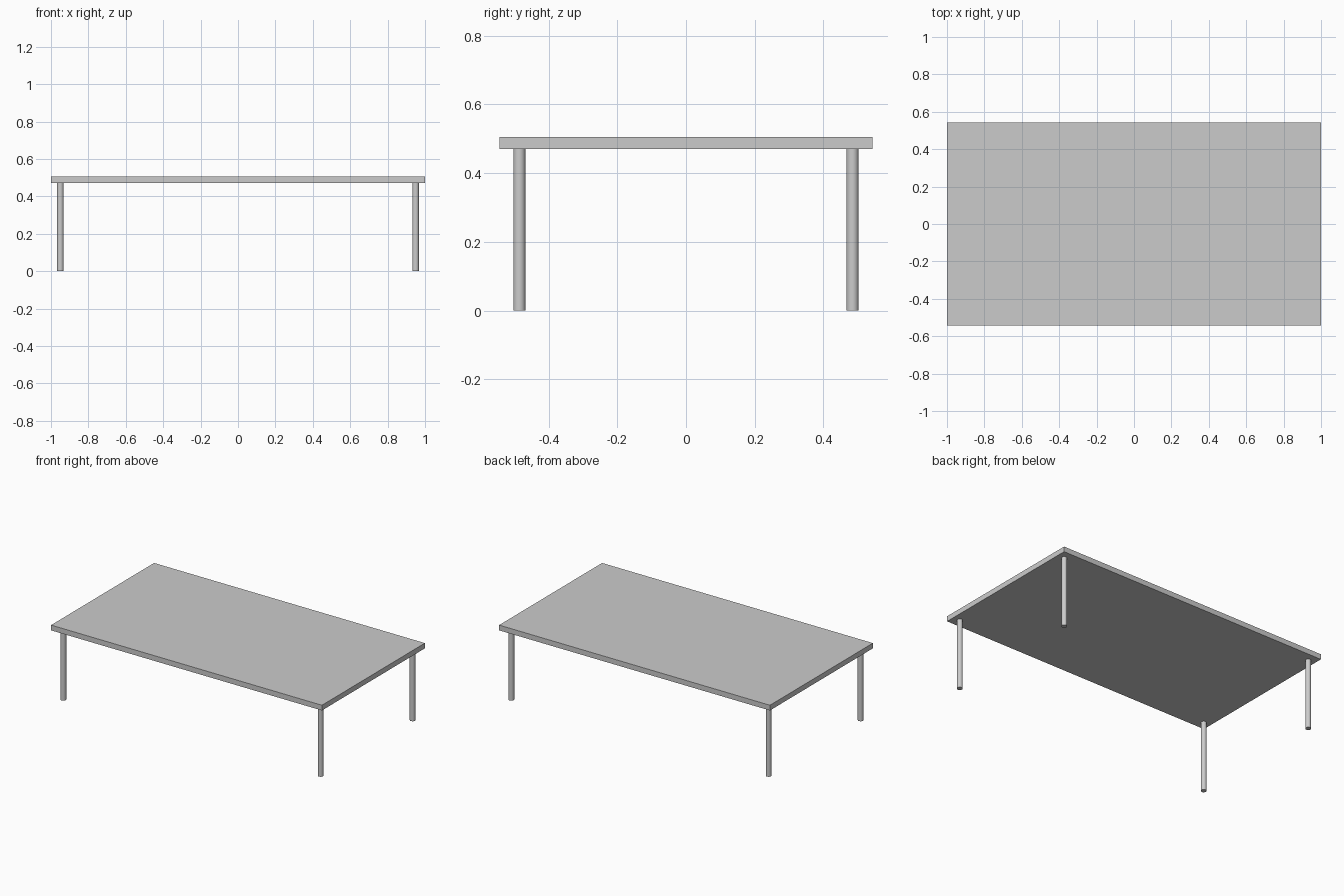
import bpy

if "Cube" in bpy.data.objects:
    bpy.data.objects.remove(bpy.data.objects["Cube"])

TOP_Z, UNDER_Z = 0.505, 0.47
HALF_X, HALF_Y = 1.0, 0.543
LEG_X, LEG_Y, LEG_R = 0.95, 0.485, 0.0175

# Flat rectangular slab
bpy.ops.mesh.primitive_cube_add(size=1, location=(0, 0, (TOP_Z + UNDER_Z) / 2))
top = bpy.context.object
top.name = "table_top"
top.scale = (2 * HALF_X, 2 * HALF_Y, TOP_Z - UNDER_Z)
bpy.ops.object.transform_apply(location=False, rotation=False, scale=True)


# Round leg reaching from the floor to the underside
def add_leg(name, x, y):
    bpy.ops.mesh.primitive_cylinder_add(vertices=32, radius=LEG_R, depth=UNDER_Z,
                                        location=(x, y, UNDER_Z / 2))
    bpy.context.object.name = name
    bpy.ops.object.shade_smooth_by_angle()


# One leg near each corner
for side, sx in (("left", -1), ("right", 1)):
    for end, sy in (("front", -1), ("back", 1)):
        add_leg(f"{end}_{side}_leg", sx * LEG_X, sy * LEG_Y)
